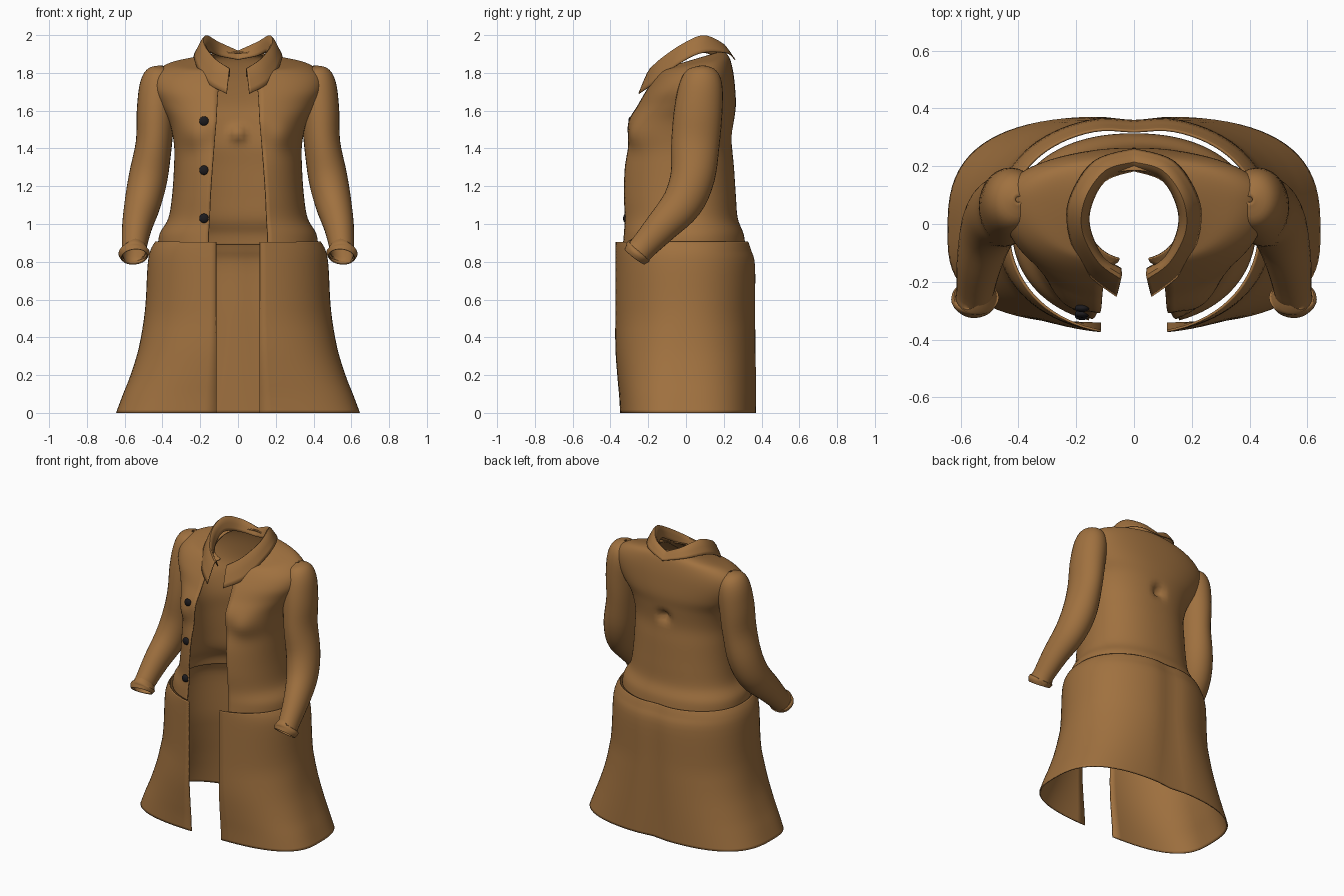
import bpy, bmesh, math
from mathutils import Vector

cube = bpy.data.objects.get("Cube")
if cube:
    bpy.data.objects.remove(cube, do_unlink=True)


def material(name, rgb, rough):
    mat = bpy.data.materials.new(name)
    mat.use_nodes = True
    mat.diffuse_color = (*rgb, 1)
    bsdf = mat.node_tree.nodes["Principled BSDF"]
    bsdf.inputs["Base Color"].default_value = (*rgb, 1)
    bsdf.inputs["Roughness"].default_value = rough
    return mat


brown = material("brown cloth", (0.35, 0.165, 0.05), 0.8)
black = material("black button", (0.012, 0.011, 0.013), 0.5)


def smooth(keys, steps):
    """Catmull-Rom interpolation through tuples of any length."""
    pts = [Vector(k) for k in keys]
    out = []
    for i in range(len(pts) - 1):
        b, c = pts[i], pts[i + 1]
        a = pts[i - 1] if i else b
        d = pts[min(i + 2, len(pts) - 1)]
        for s in range(steps):
            t = s / steps
            out.append(b + (c - a) * (t / 2)
                       + (a * 2 - b * 5 + c * 4 - d) * (t * t / 2)
                       + (b * 3 - a - c * 3 + d) * (t ** 3 / 2))
    return out + [pts[-1]]


def loft(name, rings, closed=False, thickness=0.008):
    """Skin a list of equal point rows, mirrored across x."""
    bm = bmesh.new()
    rows = [[bm.verts.new(p) for p in ring] for ring in rings]
    n = len(rows[0])
    for r0, r1 in zip(rows, rows[1:]):
        for i in range(n if closed else n - 1):
            j = (i + 1) % n
            bm.faces.new((r0[i], r0[j], r1[j], r1[i]))
    bmesh.ops.recalc_face_normals(bm, faces=bm.faces)
    mesh = bpy.data.meshes.new(name)
    bm.to_mesh(mesh)
    bm.free()
    obj = bpy.data.objects.new(name, mesh)
    bpy.context.collection.objects.link(obj)
    mesh.materials.append(brown)
    mesh.shade_smooth()
    mirror = obj.modifiers.new("mirror", "MIRROR")
    mirror.merge_threshold = 0.001
    solid = obj.modifiers.new("cloth thickness", "SOLIDIFY")
    solid.thickness, solid.offset = thickness, 0
    bpy.context.view_layer.objects.active = obj
    obj.select_set(True)
    bpy.ops.object.shade_smooth_by_angle(angle=math.radians(50))
    obj.select_set(False)
    return obj


def half_ring(key, power, count=40):
    """Half a rounded cross-section, from the front opening to the back seam."""
    zf, zb, a, yf, yb, yc, gap = key
    start = math.asin((gap / a) ** (power / 2))
    norm = math.cos(start) ** (2 / power)
    ring = []
    for i in range(count + 1):
        t = start + (math.pi - start) * i / count
        x = a * abs(math.sin(t)) ** (2 / power)
        c = abs(math.cos(t)) ** (2 / power)
        y = yc + (yf - yc) * c / norm if t < math.pi / 2 else yc + (yb - yc) * c
        ring.append(Vector((x, y, zf + (zb - zf) * (y - yf) / (yb - yf))))
    ring[-1].x = 0
    return ring


def bump(p, x, z, size):
    return math.exp(-((p.x - x) ** 2 + (p.z - z) ** 2) / size ** 2)


# Torso: front height, back height, half width, front y, back y, widest y, opening
torso_keys = [
    (0.89, 0.89, 0.42, -0.33, 0.31, 0, 0.155),
    (0.95, 0.95, 0.41, -0.325, 0.3, 0, 0.155),
    (1.03, 1.03, 0.365, -0.32, 0.27, 0, 0.15),
    (1.15, 1.15, 0.345, -0.325, 0.26, 0, 0.145),
    (1.3, 1.3, 0.335, -0.32, 0.25, 0, 0.135),
    (1.42, 1.42, 0.335, -0.3, 0.24, 0, 0.125),
    (1.54, 1.54, 0.36, -0.3, 0.25, 0.02, 0.115),
    (1.63, 1.63, 0.41, -0.25, 0.26, 0.05, 0.11),
    (1.7, 1.73, 0.45, -0.21, 0.255, 0.07, 0.105),
    (1.76, 1.81, 0.44, -0.17, 0.245, 0.08, 0.09),
    (1.8, 1.87, 0.37, -0.14, 0.23, 0.08, 0.07),
    (1.81, 1.9, 0.25, -0.13, 0.21, 0.06, 0.055),
    (1.82, 1.91, 0.165, -0.12, 0.185, 0.04, 0.05),
]
torso_rings = [half_ring(k, 2.2) for k in smooth(torso_keys, 5)]
for ring in torso_rings:
    for p in ring:
        if p.y < 0:
            p.y -= 0.035 * bump(p, 0.24, 1.47, 0.075)      # chest
        else:
            p.y -= 0.05 * bump(p, 0, 1.48, 0.035)          # dimple in the back
loft("coat_torso", torso_rings)

# Skirt: flared, open at the front, with a shallow fold down the back
skirt_keys = [
    (0, 0, 0.642, -0.345, 0.37, -0.03, 0.115),
    (0.09, 0.09, 0.608, -0.35, 0.37, -0.03, 0.115),
    (0.2, 0.2, 0.565, -0.36, 0.37, -0.02, 0.115),
    (0.35, 0.35, 0.52, -0.37, 0.37, -0.01, 0.115),
    (0.55, 0.55, 0.488, -0.37, 0.37, 0, 0.115),
    (0.78, 0.78, 0.475, -0.37, 0.37, 0, 0.115),
    (0.86, 0.86, 0.46, -0.37, 0.35, 0, 0.115),
    (0.905, 0.905, 0.435, -0.37, 0.335, 0, 0.115),
]
skirt_rings = []
for key in smooth(skirt_keys, 4):
    low = max(0, 1 - key[0] / 0.5)
    ring = half_ring(key, 2.2 + 0.7 * low)
    for p in ring:
        if p.y > 0:
            p.y -= 0.015 * math.exp(-(p.x / 0.08) ** 2)
    skirt_rings.append(ring)
loft("coat_skirt", skirt_rings)

# Sleeve: centre, radius sideways, radius front to back
sleeve_keys = [
    (0.4, 0.085, 1.835, 0.01, 0.01),
    (0.405, 0.085, 1.81, 0.065, 0.075),
    (0.42, 0.08, 1.74, 0.095, 0.11),
    (0.435, 0.065, 1.6, 0.098, 0.125),
    (0.445, 0.05, 1.43, 0.093, 0.125),
    (0.475, 0.035, 1.25, 0.1, 0.115),
    (0.505, -0.02, 1.11, 0.093, 0.105),
    (0.535, -0.13, 0.985, 0.076, 0.085),
    (0.55, -0.235, 0.87, 0.062, 0.068),
    (0.55, -0.25, 0.855, 0.07, 0.076),
    (0.55, -0.258, 0.845, 0.08, 0.07),
    (0.548, -0.272, 0.827, 0.068, 0.064),
]
sleeve = smooth(sleeve_keys, 4)
centres = [Vector(k[:3]) for k in sleeve]
sleeve_rings = []
for i, key in enumerate(sleeve):
    along = (centres[min(i + 1, len(sleeve) - 1)] - centres[max(i - 1, 0)]).normalized()
    side = Vector((1, 0, 0))
    side = (side - along * side.dot(along)).normalized()
    depth = along.cross(side)
    ring = []
    for s in range(28):
        t = math.tau * s / 28
        ring.append(centres[i] + side * key[3] * math.cos(t) + depth * key[4] * math.sin(t))
    sleeve_rings.append(ring)
loft("sleeves", sleeve_rings, closed=True, thickness=0.006)

# Collar: folded band running from the back seam to the front point
collar_outer = [(0, 0.26, 1.87), (0.14, 0.215, 1.905), (0.225, 0.08, 1.905),
                (0.22, -0.05, 1.84), (0.16, -0.17, 1.745), (0.06, -0.25, 1.69)]
collar_fold = [(0, 0.215, 1.915), (0.1, 0.185, 1.96), (0.168, 0.09, 1.996),
               (0.18, -0.02, 1.95), (0.125, -0.13, 1.875), (0.045, -0.19, 1.82)]
collar_inner = [(0, 0.185, 1.87), (0.1, 0.15, 1.89), (0.15, 0.06, 1.91),
                (0.152, -0.02, 1.87), (0.11, -0.11, 1.81), (0.045, -0.155, 1.78)]
edges = [smooth(row, 6) for row in (collar_outer, collar_fold, collar_inner)]
across = [smooth(points, 4) for points in zip(*edges)]
loft("collar", across, thickness=0.006)

# Buttons down the right front
for number, z in enumerate((1.545, 1.285, 1.03)):
    spot = Vector((0.18, 0, z))
    front = [p for ring in torso_rings for p in ring if p.y < -0.1]
    y = min(front, key=lambda p: (p.x - spot.x) ** 2 + (p.z - z) ** 2).y
    bpy.ops.mesh.primitive_uv_sphere_add(segments=20, ring_count=12, radius=0.025,
                                         location=(-spot.x, y - 0.008, z))
    button = bpy.context.object
    button.name = f"button_{number + 1}"
    button.scale.y = 0.55
    button.data.materials.append(black)
    button.data.shade_smooth()
    button.select_set(False)
